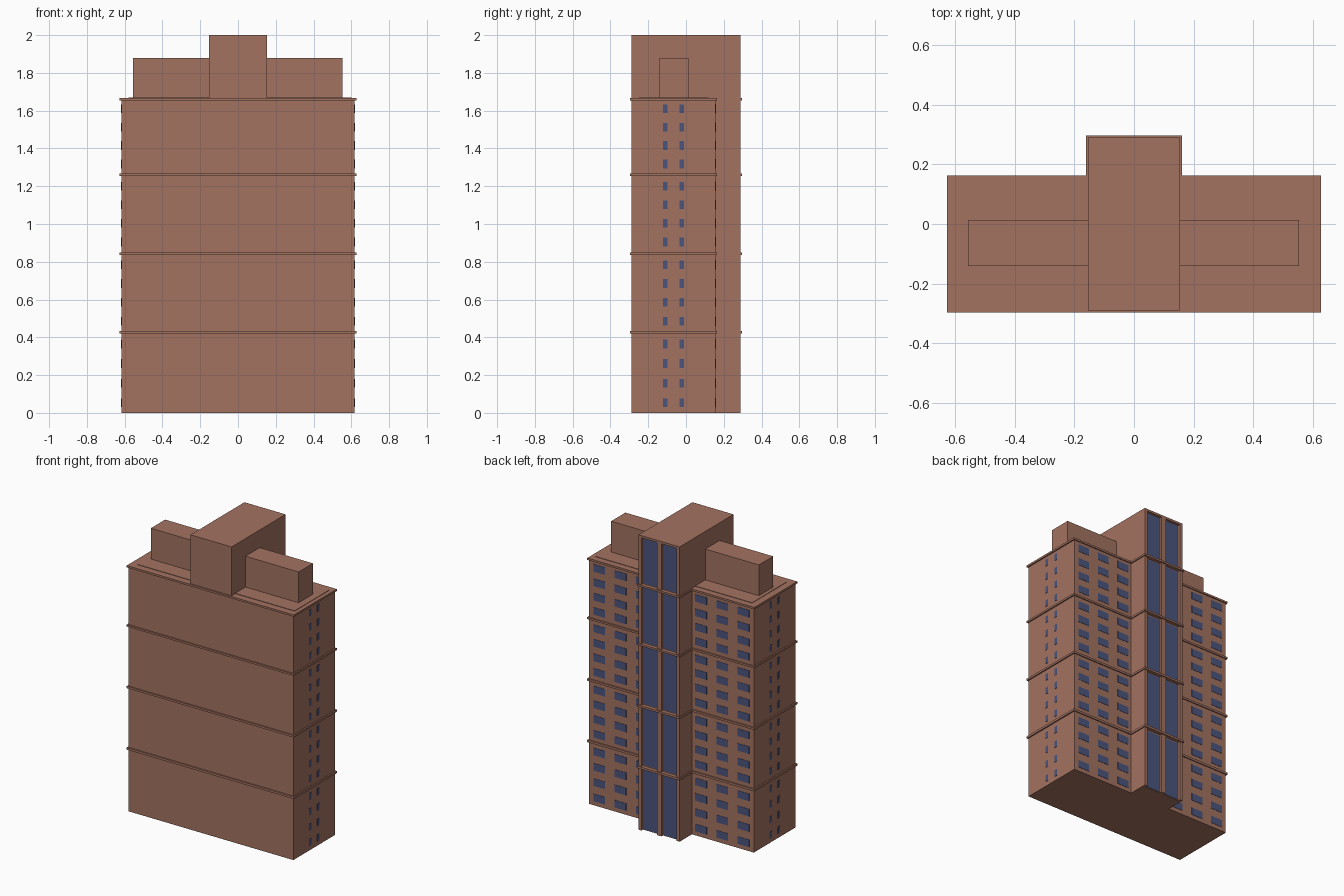
import bpy, bmesh

if "Cube" in bpy.data.objects:
    bpy.data.objects.remove(bpy.data.objects["Cube"])


def material(name, color):
    m = bpy.data.materials.new(name)
    m.diffuse_color = color
    m.use_nodes = True
    m.node_tree.nodes["Principled BSDF"].inputs["Base Color"].default_value = m.diffuse_color
    return m


BRICK = material("brick", (0.37, 0.17, 0.12, 1))
GLASS = material("glass", (0.07, 0.09, 0.21, 1))


def finish(name, bm, mat):
    bmesh.ops.recalc_face_normals(bm, faces=bm.faces)
    me = bpy.data.meshes.new(name)
    bm.to_mesh(me)
    bm.free()
    me.materials.append(mat)
    ob = bpy.data.objects.new(name, me)
    bpy.context.collection.objects.link(ob)
    return ob


def boxes(name, items, mat):
    """One object from boxes given as (x0, x1, y0, y1, z0, z1)."""
    bm = bmesh.new()
    for x0, x1, y0, y1, z0, z1 in items:
        vs = bmesh.ops.create_cube(bm, size=1)["verts"]
        for v in vs:
            v.co = ((x0 + x1) / 2 + v.co.x * (x1 - x0),
                    (y0 + y1) / 2 + v.co.y * (y1 - y0),
                    (z0 + z1) / 2 + v.co.z * (z1 - z0))
    return finish(name, bm, mat)


def tee(name, w, c, front, back, bulge, levels, mat):
    """T-shaped plan extruded between each (z0, z1) pair."""
    bm = bmesh.new()
    plan = [(-w, front), (w, front), (w, back), (c, back),
            (c, bulge), (-c, bulge), (-c, back), (-w, back)]
    for z0, z1 in levels:
        face = bm.faces.new([bm.verts.new((x, y, z0)) for x, y in plan])
        ext = bmesh.ops.extrude_face_region(bm, geom=[face])["geom"]
        top = [v for v in ext if isinstance(v, bmesh.types.BMVert)]
        bmesh.ops.translate(bm, verts=top, vec=(0, 0, z1 - z0))
    return finish(name, bm, mat)


W, C = 0.618, 0.154
FRONT, BACK, BULGE, INSET = -0.289, 0.156, 0.289, 0.272
ROOF = 1.66

# Main block, central tower top and string courses
tee("main_block", W, C, FRONT, BACK, INSET, [(0, ROOF)], BRICK)
boxes("tower_top", [(-C, C, FRONT, INSET, ROOF, 2.0)], BRICK)
bands = [(0.419, 0.434), (0.836, 0.85), (1.254, 1.267), (1.655, 1.668)]
tee("string_courses", W + 0.009, C + 0.007, -0.297, 0.163, 0.297, bands, BRICK)

# Rooftop service rooms, roof deck and side panel
boxes("roof_rooms", [(-0.556, -C, -0.14, 0.013, ROOF, 1.88),
                     (C, 0.553, -0.14, 0.013, ROOF, 1.88)], BRICK)
boxes("roof_deck", [(-0.58, 0.6, -0.25, 0.12, ROOF, 1.671)], BRICK)

# Tower frame: piers and head beams around the tall glazing
piers = [(-C, -C + 0.022, INSET, BULGE, 0, 2),
         (-0.017, 0.017, INSET, BULGE, 0, 2),
         (C - 0.022, C, INSET, BULGE, 0, 2),
         (-C, C, INSET, BULGE, 1.985, 2)]
boxes("tower_frame", piers, BRICK)

# Tall glazing, one pair of panes per stage
stages = [(0.005, 0.41), (0.44, 0.83), (0.855, 1.245), (1.272, 1.648), (1.673, 1.98)]
panes = []
for z0, z1 in stages:
    for s in (-1, 1):
        x0, x1 = sorted((s * 0.022, s * 0.127))
        panes.append((x0, x1, INSET - 0.002, INSET + 0.002, z0, z1))
boxes("tower_glazing", panes, GLASS)

# Window rows: four floors in each of four stages
rows = [start + i * step for start, step in
        ((0.053, 0.104), (0.485, 0.1), (0.905, 0.0985), (1.318, 0.0975))
        for i in range(4)]
back_windows, side_windows = [], []
for z in rows:
    for s in (-1, 1):
        for x in (0.222, 0.382, 0.541):
            back_windows.append((s * x - 0.043, s * x + 0.043,
                                 BACK - 0.002, BACK + 0.002, z - 0.025, z + 0.025))
        for y in (-0.11, -0.023):
            side_windows.append((s * W - 0.002, s * W + 0.002,
                                 y - 0.012, y + 0.012, z - 0.023, z + 0.023))
boxes("back_windows", back_windows, GLASS)
boxes("side_windows", side_windows, GLASS)
